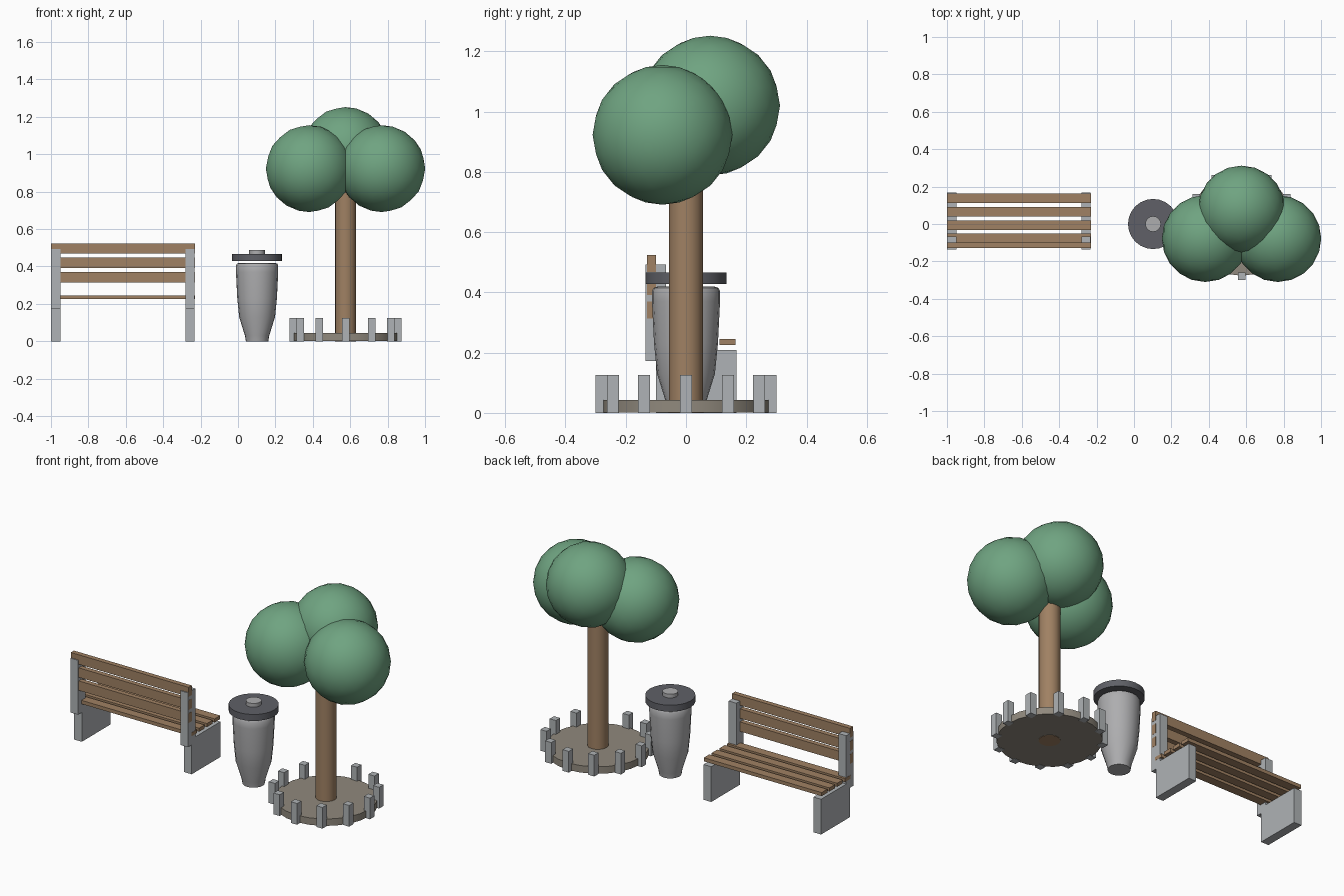
import bpy, bmesh, math
from mathutils import Matrix, Vector

if "Cube" in bpy.data.objects:
    bpy.data.objects.remove(bpy.data.objects["Cube"])


def material(name, rgb):
    m = bpy.data.materials.new(name)
    m.use_nodes = True
    m.diffuse_color = (*rgb, 1)
    m.node_tree.nodes["Principled BSDF"].inputs["Base Color"].default_value = (*rgb, 1)
    return m


LEAF = material("leaf green", (0.16, 0.37, 0.22))
WOOD = material("warm wood", (0.35, 0.22, 0.125))
CONCRETE = material("light concrete", (0.43, 0.45, 0.465))
METAL = material("bin grey", (0.42, 0.42, 0.43))
LID = material("dark grey", (0.115, 0.118, 0.135))
SOIL = material("grey brown soil", (0.28, 0.25, 0.205))


def finish(bm, name, mat, smooth=False):
    bmesh.ops.recalc_face_normals(bm, faces=bm.faces)
    mesh = bpy.data.meshes.new(name)
    bm.to_mesh(mesh)
    bm.free()
    mesh.materials.append(mat)
    ob = bpy.data.objects.new(name, mesh)
    bpy.context.collection.objects.link(ob)
    if smooth:
        bpy.ops.object.select_all(action='DESELECT')
        ob.select_set(True)
        bpy.context.view_layer.objects.active = ob
        bpy.ops.object.shade_smooth_by_angle(angle=math.radians(35))
    return ob


def box(name, mat, x, y, z):
    """Box from (low, high) ranges on each axis."""
    bm = bmesh.new()
    bmesh.ops.create_cube(bm, size=1)
    for v in bm.verts:
        v.co = Vector([(r[0] + r[1]) / 2 + c * (r[1] - r[0])
                       for r, c in zip((x, y, z), v.co)])
    return finish(bm, name, mat)


def lathe(name, mat, x, profile, sides):
    """Closed turned shape from (radius, height) points, bottom to top."""
    bm = bmesh.new()
    rings = [[bm.verts.new((x + r * math.cos(math.tau * i / sides),
                            r * math.sin(math.tau * i / sides), z))
              for i in range(sides)] for r, z in profile]
    for a, b in zip(rings, rings[1:]):
        for i in range(sides):
            j = (i + 1) % sides
            bm.faces.new((a[i], a[j], b[j], b[i]))
    bm.faces.new(rings[0][::-1])
    bm.faces.new(rings[-1])
    return finish(bm, name, mat, True)


# Tree: trunk and three round crowns
TREE = 0.575
lathe("trunk", WOOD, TREE, [(0.057, 0), (0.057, 0.95)], 16)
for name, dx, y, z in (("crown_right", -0.194, -0.078, 0.923),
                       ("crown_left", 0.194, -0.078, 0.923),
                       ("crown_back", 0, 0.08, 1.02)):
    bm = bmesh.new()
    bmesh.ops.create_icosphere(bm, subdivisions=3, radius=0.232,
                               matrix=Matrix.Translation((TREE + dx, y, z)))
    finish(bm, name, LEAF, True)

# Planting bed with a ring of square posts
lathe("planting_bed", SOIL, TREE, [(0.277, 0.002), (0.277, 0.043)], 24)
for i in range(12):
    a = math.tau * i / 12
    px, py = TREE + 0.28 * math.cos(a), 0.28 * math.sin(a)
    box(f"bed_post_{i + 1}", CONCRETE, (px - 0.02, px + 0.02),
        (py - 0.02, py + 0.02), (0, 0.125))

# Litter bin
BIN = 0.102
lathe("bin_body", METAL, BIN, [(0.06, 0), (0.065, 0.03), (0.096, 0.13), (0.106, 0.23),
                               (0.113, 0.37), (0.113, 0.405), (0.108, 0.415),
                               (0.095, 0.419)], 20)
lathe("bin_lid", LID, BIN, [(0.134, 0.428), (0.134, 0.466)], 24)
lathe("bin_knob", METAL, BIN, [(0.042, 0.46), (0.042, 0.488)], 16)

# Bench ends: wide leg panel and upright back support
for side, x in (("right", (-0.999, -0.949)), ("left", (-0.282, -0.232))):
    box(f"bench_leg_{side}", CONCRETE, x, (-0.1, 0.168), (0, 0.208))
    box(f"bench_support_{side}", CONCRETE, x, (-0.135, -0.066), (0.173, 0.493))

# Bench slats
LENGTH = (-1, -0.231)
for i in range(4):
    y = -0.078 + 0.072 * i
    box(f"seat_slat_{i + 1}", WOOD, LENGTH, (y - 0.026, y + 0.026), (0.225, 0.246))
for i in range(3):
    z = 0.342 + 0.077 * i
    box(f"back_slat_{i + 1}", WOOD, LENGTH, (-0.129, -0.1), (z - 0.028, z + 0.028))
